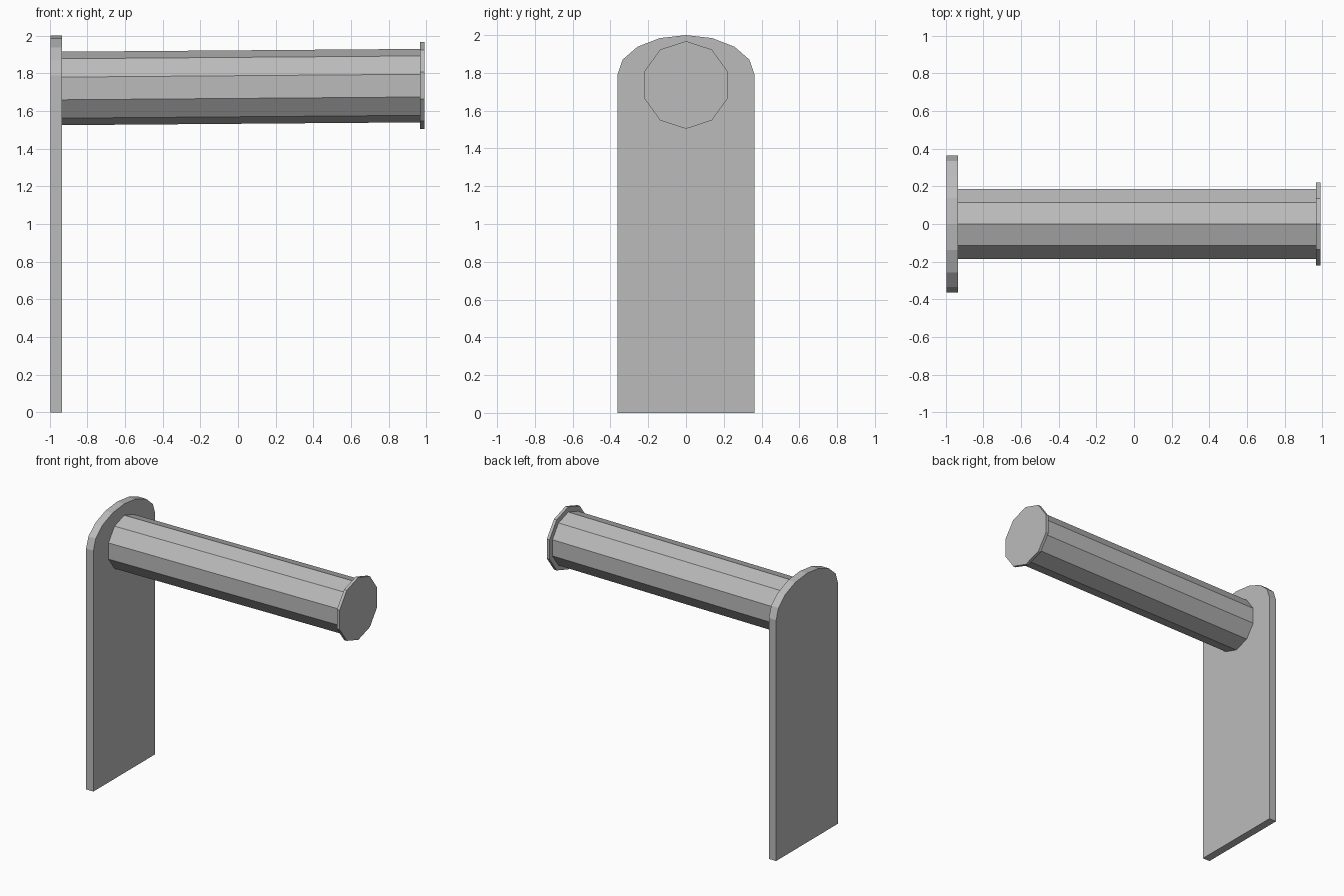
import bpy, bmesh
from math import cos, sin, pi

cube = bpy.data.objects.get("Cube")
if cube:
    bpy.data.objects.remove(cube)

grey = bpy.data.materials.new("plain_grey")
grey.use_nodes = True
colour = (0.5, 0.5, 0.5, 1)
grey.diffuse_color = colour
grey.node_tree.nodes["Principled BSDF"].inputs["Base Color"].default_value = colour


def loft(name, start, end, x0, x1):
    """Join two matching (y, z) outlines into a closed flat-shaded solid along x."""
    bm = bmesh.new()
    a = [bm.verts.new((x0, y, z)) for y, z in start]
    b = [bm.verts.new((x1, y, z)) for y, z in end]
    bm.faces.new(a)
    bm.faces.new(b)
    n = len(a)
    for i in range(n):
        j = (i + 1) % n
        bm.faces.new((a[i], a[j], b[j], b[i]))
    bmesh.ops.recalc_face_normals(bm, faces=bm.faces)
    mesh = bpy.data.meshes.new(name)
    bm.to_mesh(mesh)
    bm.free()
    mesh.materials.append(grey)
    obj = bpy.data.objects.new(name, mesh)
    bpy.context.collection.objects.link(obj)
    return obj


def decagon(radius, z):
    return [(radius * sin(i * pi / 5), z + radius * cos(i * pi / 5)) for i in range(10)]


# Upright wall plate with a shallow arched top
half_width, shoulder = 0.363, 1.79
arch = [(half_width * cos(i * pi / 8), shoulder + (2 - shoulder) * sin(i * pi / 8))
        for i in range(9)]
plate = arch + [(-half_width, 0), (half_width, 0)]
loft("wall_plate", plate, plate, -0.995, -0.935)

# Ten-sided peg, rising slightly towards its free end
loft("peg", decagon(0.195, 1.72), decagon(0.195, 1.735), -0.936, 0.97)

# Wider disc that stops things sliding off
loft("end_cap", decagon(0.232, 1.736), decagon(0.232, 1.736), 0.968, 0.99)
